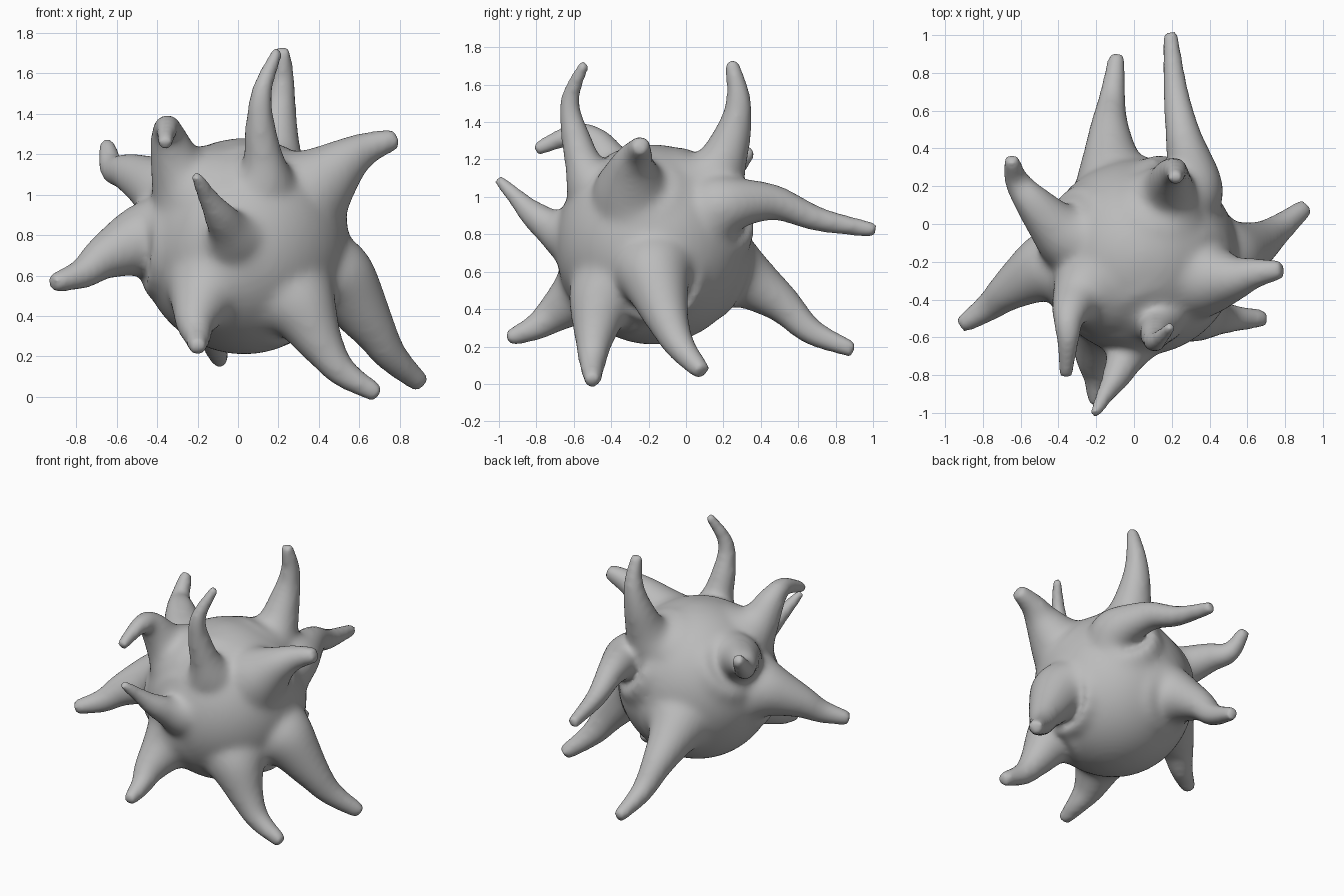
import bpy
import bmesh
import math
from mathutils import Vector, Matrix

cube = bpy.data.objects.get("Cube")
if cube:
    bpy.data.objects.remove(cube, do_unlink=True)

CENTRE = Vector((0.03, -0.175, 0.745))
BODY_RADIUS = 0.522
SIDES = 20
STEPS = 6
TAPER = (0.285, 0.185, 0.115, 0.08, 0.05)   # root to tip

bm = bmesh.new()


def spline(points):
    """Smooth path through points that carry position and radius."""
    padded = [points[0] * 2 - points[1]] + points + [points[-1] * 2 - points[-2]]
    path = []
    for a, b, c, d in zip(padded, padded[1:], padded[2:], padded[3:]):
        for step in range(STEPS):
            t = step / STEPS
            path.append((b * 2 + (c - a) * t + (a * 2 - b * 5 + c * 4 - d) * t**2
                         + (b * 3 - a - c * 3 + d) * t**3) * 0.5)
    return path + [points[-1]]


def arm(*points, scale=1.0):
    """Tapered closed tube that flares out of the body."""
    outward = (Vector(points[0]) - CENTRE).normalized()
    places = [CENTRE + outward * 0.425] + [Vector(p) for p in points]
    radii = [TAPER[0]] + [r * scale for r in TAPER[1:]]
    path = spline([Vector((*p, r)) for p, r in zip(places, radii)])
    side = outward.orthogonal()
    rings = []
    for i, point in enumerate(path):
        ahead = path[min(i + 1, len(path) - 1)].xyz
        along = (ahead - path[max(i - 1, 0)].xyz).normalized()
        side = (side - along * side.dot(along)).normalized()
        other = along.cross(side)
        ring = []
        for k in range(SIDES):
            angle = math.tau * k / SIDES
            offset = side * math.cos(angle) + other * math.sin(angle)
            ring.append(bm.verts.new(point.xyz + offset * point.w))
        rings.append(ring)
    for low, high in zip(rings, rings[1:]):
        for k in range(SIDES):
            n = (k + 1) % SIDES
            bm.faces.new((low[k], low[n], high[n], high[k]))
    bm.faces.new(rings[0][::-1])
    bm.faces.new(rings[-1])


# Round body, slightly taller than wide
bmesh.ops.create_uvsphere(bm, u_segments=48, v_segments=32, radius=BODY_RADIUS,
                          matrix=Matrix.Translation(CENTRE) @ Matrix.Diagonal((1, 1, 1.025, 1)))

# Arms pointing down
arm((0.52, -0.16, 0.55), (0.66, -0.1, 0.35), (0.76, -0.03, 0.2), (0.91, 0.09, 0.06), scale=1.03)
arm((0.33, -0.46, 0.41), (0.42, -0.49, 0.25), (0.52, -0.5, 0.12), (0.7, -0.5, 0.01), scale=0.95)
arm((-0.18, -0.58, 0.47), (-0.21, -0.71, 0.37), (-0.2, -0.81, 0.3), (-0.2, -0.96, 0.24), scale=0.9)
arm((-0.12, 0.32, 0.56), (-0.13, 0.51, 0.43), (-0.115, 0.67, 0.28), (-0.09, 0.9, 0.18), scale=0.92)

# Arms pointing sideways, forward and back
arm((-0.5, -0.25, 0.76), (-0.66, -0.35, 0.69), (-0.77, -0.44, 0.61), (-0.92, -0.54, 0.56), scale=0.98)
arm((0.31, 0.24, 0.96), (0.26, 0.47, 0.97), (0.22, 0.71, 0.88), (0.19, 1.02, 0.82), scale=0.85)
arm((-0.04, -0.69, 0.82), (-0.1, -0.82, 0.91), (-0.15, -0.9, 0.99), (-0.21, -1.01, 1.1), scale=0.66)

# Arms pointing up
arm((-0.4, -0.03, 1.04), (-0.54, 0.12, 1.11), (-0.62, 0.23, 1.13), (-0.65, 0.35, 1.26), scale=0.86)
arm((-0.3, -0.4, 1.15), (-0.345, -0.49, 1.29), (-0.35, -0.61, 1.33), (-0.36, -0.81, 1.25), scale=0.78)
arm((0.13, -0.53, 1.13), (0.11, -0.595, 1.34), (0.12, -0.62, 1.52), (0.2, -0.54, 1.72), scale=0.67)
arm((0.42, -0.29, 1.07), (0.54, -0.285, 1.17), (0.64, -0.26, 1.23), (0.79, -0.24, 1.28), scale=1.04)
arm((0.18, 0.18, 1.16), (0.2, 0.26, 1.37), (0.22, 0.28, 1.54), (0.22, 0.24, 1.73), scale=0.82)

mesh = bpy.data.meshes.new("spiky_body")
bm.to_mesh(mesh)
bm.free()
body = bpy.data.objects.new("body_with_arms", mesh)
bpy.context.collection.objects.link(body)

# Fuse the arms into the body and soften the joins
fuse = body.modifiers.new("fuse", "REMESH")
fuse.mode = "VOXEL"
fuse.voxel_size = 0.018
fuse.use_smooth_shade = True
soften = body.modifiers.new("soften", "SMOOTH")
soften.factor = 0.5
soften.iterations = 22

# Plain grey
grey = bpy.data.materials.new("grey")
grey.use_nodes = True
colour = (0.5, 0.5, 0.5, 1)
grey.diffuse_color = colour
grey.node_tree.nodes["Principled BSDF"].inputs["Base Color"].default_value = colour
mesh.materials.append(grey)
